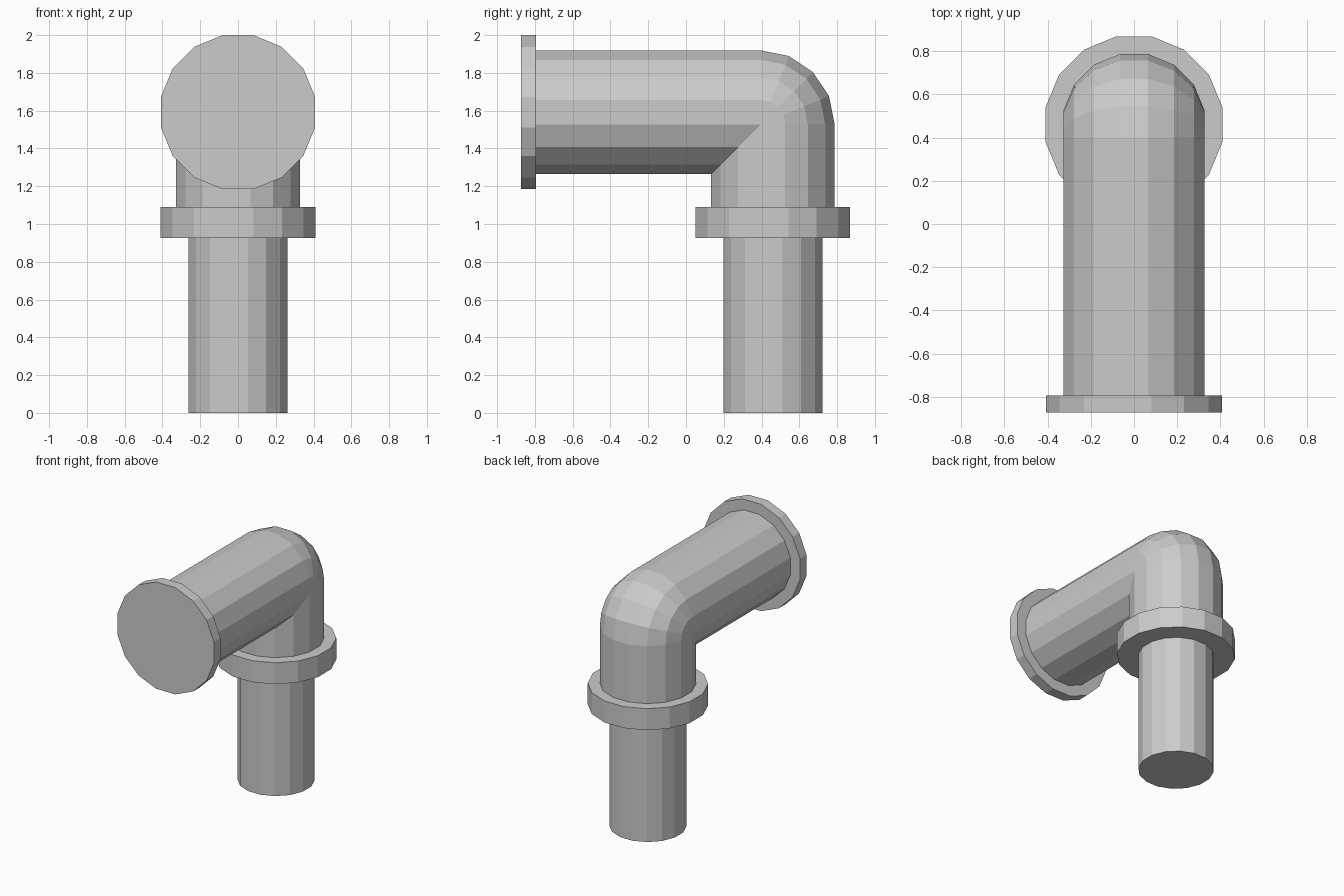
import bpy, bmesh
from math import sin, cos, pi
from mathutils import Matrix, Vector

if "Cube" in bpy.data.objects:
    bpy.data.objects.remove(bpy.data.objects["Cube"])

SIDES = 16
FLAT = cos(pi / SIDES)      # apothem / radius ratio
AXIS_Y, AXIS_Z = 0.46, 1.592


def finish(name, bm):
    bmesh.ops.recalc_face_normals(bm, faces=bm.faces)
    mesh = bpy.data.meshes.new(name)
    bm.to_mesh(mesh)
    bm.free()
    obj = bpy.data.objects.new(name, mesh)
    bpy.context.collection.objects.link(obj)


def drum(name, half_width, depth, centre, tilt=0.0):
    """Flat-sided cylinder, half_width measured to the flats."""
    bm = bmesh.new()
    r = half_width / FLAT
    m = (Matrix.Translation(centre) @ Matrix.Rotation(tilt, 4, 'X')
         @ Matrix.Rotation(pi / SIDES, 4, 'Z'))
    bmesh.ops.create_cone(bm, cap_ends=True, segments=SIDES,
                          radius1=r, radius2=r, depth=depth, matrix=m)
    finish(name, bm)


# lower pipe, collar around the joint, round plate on the front end
drum("lower_pipe", 0.262, 1.0, (0, AXIS_Y, 0.5))
drum("collar", 0.409, 0.164, (0, AXIS_Y, 1.007))
drum("end_plate", 0.408, 0.08, (0, -0.833, AXIS_Z), pi / 2)

# elbow pipe: rounded outside bend, mitred inside corner
bm = bmesh.new()
R = 0.327 / FLAT
bend = R * sin(pi / SIDES)  # tight bend radius, pivot lies on a pipe edge
profile = [(R * sin((i + 0.5) * 2 * pi / SIDES), R * cos((i + 0.5) * 2 * pi / SIDES))
           for i in range(SIDES)]
rings = [[Vector((x, AXIS_Y + s, 1.0)) for x, s in profile]]
for k in range(5):
    t = k * pi / 8
    ring = []
    for x, s in profile:
        d = s + bend
        dy, dz = (d * cos(t), d * sin(t)) if d > -1e-5 else (d, d)
        ring.append(Vector((x, AXIS_Y - bend + dy, AXIS_Z - bend + dz)))
    rings.append(ring)
rings.append([Vector((x, -0.81, AXIS_Z + s)) for x, s in profile])

loops = [[bm.verts.new(p) for p in ring] for ring in rings]
for a, b in zip(loops, loops[1:]):
    for i in range(SIDES):
        j = (i + 1) % SIDES
        bm.faces.new((a[i], a[j], b[j], b[i]))
bm.faces.new(loops[0])
bm.faces.new(loops[-1])
bmesh.ops.remove_doubles(bm, verts=bm.verts, dist=1e-4)
finish("elbow_pipe", bm)
